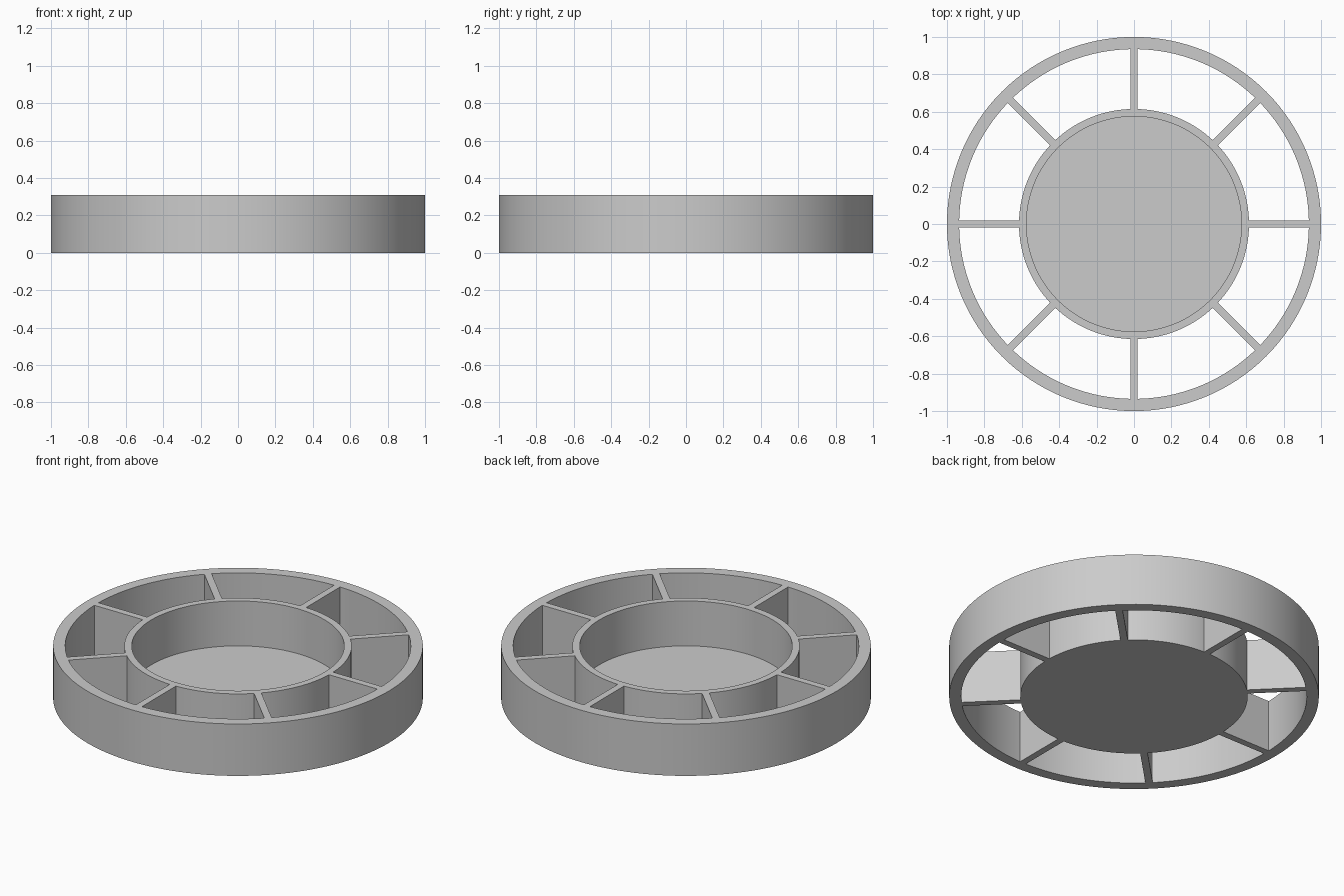
import bpy
import bmesh
import math
from mathutils import Matrix

HEIGHT = 0.31
SEGMENTS = 128
SPOKES = 8
SPOKE_WIDTH = 0.04
RIM_OUTER, RIM_INNER = 1.0, 0.935
HUB_OUTER, HUB_INNER = 0.615, 0.575
FLOOR = 0.042

cube = bpy.data.objects.get("Cube")
if cube:
    bpy.data.objects.remove(cube, do_unlink=True)

# Single grey material
grey = bpy.data.materials.new("light_grey")
grey.use_nodes = True
colour = (0.6, 0.6, 0.6, 1)
grey.diffuse_color = colour
grey.node_tree.nodes["Principled BSDF"].inputs["Base Color"].default_value = colour


def add_object(name, bm, smooth=False):
    bmesh.ops.recalc_face_normals(bm, faces=bm.faces)
    mesh = bpy.data.meshes.new(name)
    bm.to_mesh(mesh)
    bm.free()
    mesh.materials.append(grey)
    obj = bpy.data.objects.new(name, mesh)
    bpy.context.collection.objects.link(obj)
    if smooth:
        bpy.ops.object.select_all(action="DESELECT")
        obj.select_set(True)
        bpy.context.view_layer.objects.active = obj
        bpy.ops.object.shade_smooth_by_angle(angle=math.radians(30))
    return obj


def lathe(name, profile, closed):
    """Spin a (radius, height) profile around the z axis."""
    bm = bmesh.new()
    verts = [bm.verts.new((r, 0, z)) for r, z in profile]
    pairs = list(zip(verts, verts[1:]))
    if closed:
        pairs.append((verts[-1], verts[0]))
    edges = [bm.edges.new(p) for p in pairs]
    bmesh.ops.spin(bm, geom=verts + edges, cent=(0, 0, 0), axis=(0, 0, 1),
                   angle=math.tau, steps=SEGMENTS, use_merge=True)
    bmesh.ops.remove_doubles(bm, verts=bm.verts, dist=0.0001)
    return add_object(name, bm, smooth=True)


# Outer ring, open through the middle
lathe("outer_rim", [(RIM_INNER, 0), (RIM_OUTER, 0),
                    (RIM_OUTER, HEIGHT), (RIM_INNER, HEIGHT)], True)

# Central cup with a thin floor
lathe("hub_cup", [(0, 0), (HUB_OUTER, 0), (HUB_OUTER, HEIGHT),
                  (HUB_INNER, HEIGHT), (HUB_INNER, FLOOR), (0, FLOOR)], False)

# Full-height radial walls, slightly embedded in cup and ring
start, end = HUB_OUTER - 0.005, RIM_INNER + 0.005
for i in range(SPOKES):
    bm = bmesh.new()
    place = (Matrix.Rotation(math.tau * i / SPOKES, 4, "Z")
             @ Matrix.Translation(((start + end) / 2, 0, HEIGHT / 2))
             @ Matrix.Diagonal((end - start, SPOKE_WIDTH, HEIGHT, 1)))
    bmesh.ops.create_cube(bm, size=1, matrix=place)
    add_object(f"spoke_{i + 1}", bm)
